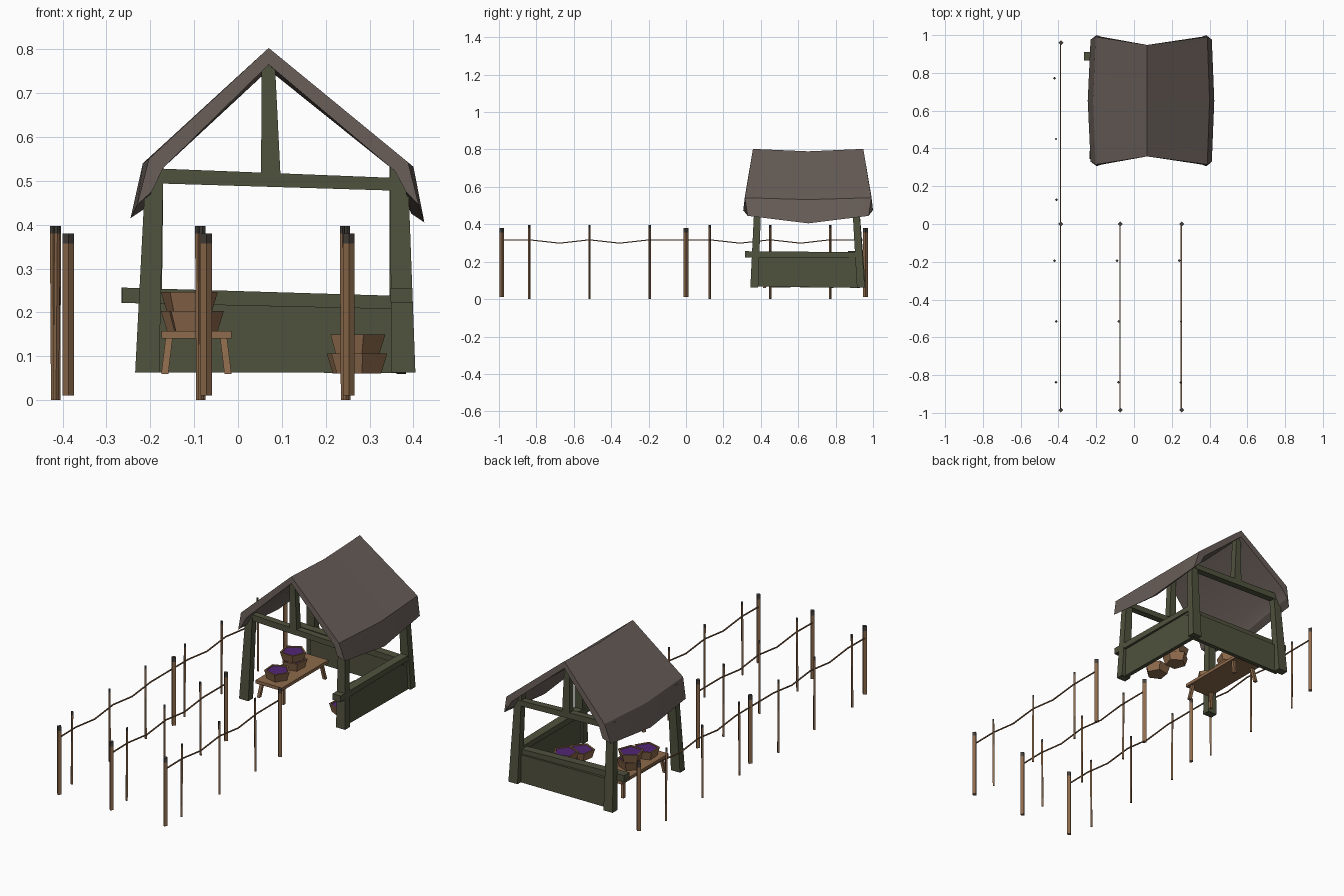
import bpy, bmesh, math
from mathutils import Vector as V

if "Cube" in bpy.data.objects:
    bpy.data.objects.remove(bpy.data.objects["Cube"])


def material(name, rgb):
    m = bpy.data.materials.new(name)
    m.diffuse_color = (*rgb, 1)
    m.use_nodes = True
    m.node_tree.nodes["Principled BSDF"].inputs["Base Color"].default_value = m.diffuse_color
    return m


GREEN = material("mossy green timber", (0.080, 0.084, 0.047))
ROOF = material("grey brown roof", (0.135, 0.108, 0.096))
WOOD = material("warm wood", (0.27, 0.145, 0.072))
DARK = material("dark grey cap", (0.06, 0.053, 0.046))
GRAPE = material("purple grapes", (0.085, 0.02, 0.18))


def build(name, verts, faces, mat):
    me = bpy.data.meshes.new(name)
    me.from_pydata([tuple(v) for v in verts], [], faces)
    bm = bmesh.new()
    bm.from_mesh(me)
    bmesh.ops.recalc_face_normals(bm, faces=bm.faces)
    bm.to_mesh(me)
    bm.free()
    me.materials.append(mat)
    ob = bpy.data.objects.new(name, me)
    bpy.context.collection.objects.link(ob)
    return ob


def loft(name, rings, mat, caps=True):
    n = len(rings[0])
    faces = [(r * n + i, r * n + (i + 1) % n, (r + 1) * n + (i + 1) % n, (r + 1) * n + i)
             for r in range(len(rings) - 1) for i in range(n)]
    if caps:
        faces += [tuple(range(n)), tuple(range((len(rings) - 1) * n, len(rings) * n))]
    return build(name, [p for r in rings for p in r], faces, mat)


def beam(name, p0, p1, s0, s1=None, mat=GREEN):
    """Tapered rectangular timber; sizes are (across, other) at each end."""
    p0, p1 = V(p0), V(p1)
    d = (p1 - p0).normalized()
    if abs(d.z) > 0.8:
        u, v = V((1, 0, 0)), V((0, 1, 0))       # flat-cut posts
    else:
        u = V((0, 0, 1)).cross(d).normalized()
        v = V((0, 0, 1))
    rings = [[p + u * (a * s[0] / 2) + v * (b * s[1] / 2)
              for a, b in ((-1, -1), (1, -1), (1, 1), (-1, 1))]
             for p, s in ((p0, s0), (p1, s1 or s0))]
    return loft(name, rings, mat)


def ring(x, y, z, r, n, turn=0):
    return [V((x + r * math.cos(turn + math.tau * i / n), y + r * math.sin(turn + math.tau * i / n), z))
            for i in range(n)]


def stake(name, x, y, z0, z1, r, n, cap, lean=0):
    rings = [ring(x, y, z0, r, n), ring(x + lean, y, z1 - cap, r, n), ring(x + lean, y, z1, r, n)]
    ob = loft(name, rings, WOOD)
    ob.data.materials.append(DARK)
    for f in ob.data.polygons:                   # dark cut tops
        if f.center.z > z1 - cap * 0.8:
            f.material_index = 1


# trellis rows: end posts, thin stakes and sagging wire
ROWS = ((-0.39, 0.96), (-0.075, 0), (0.25, 0))
for k, (x, end) in enumerate(ROWS):
    for y in [-0.985, 0] + ([end] if end else []):
        stake("trellis_post", x + 0.003, y, 0.01, 0.38, 0.013, 4, 0.023)
    ys = [-0.838 + 0.322 * i for i in range(6 if end else 3)]
    for i, y in enumerate(ys):
        off = -0.025 if end else (-0.009 if k == 1 else -0.004)
        stake("thin_stake", x + off + 0.005 * math.sin(i * 2.3), y, 0, 0.397, 0.0065, 4, 0.017,
              0.003 * math.cos(i * 1.9))
    path = [(-0.985, 0.315)]
    stops = ys[:3] + [0] + ys[3:] + ([end] if end else [])
    for i, y in enumerate(stops):
        py = path[-1][0]
        if y - py > 0.25:
            path.append(((y + py) / 2, 0.299))
        path.append((y, 0.317))
    loft("trellis_wire", [[V((x + 0.004 * math.cos(a), y, z + 0.004 * math.sin(a)))
                           for a in (0.785, 2.356, 3.927, 5.498)] for y, z in path], WOOD)

# corner posts leaning inwards
for name, a, b in (("front_left_post", (-0.207, 0.365), (-0.19, 0.385)),
                   ("front_right_post", (0.377, 0.365), (0.367, 0.385)),
                   ("back_left_post", (-0.203, 0.94), (-0.19, 0.905)),
                   ("back_right_post", (0.373, 0.935), (0.365, 0.905))):
    beam(name, (*a, 0.063), (*b, 0.535), (0.055, 0.042), (0.04, 0.036))

# gable trusses
for name, y in (("front", 0.385), ("back", 0.91)):
    beam(name + "_tie_beam", (-0.182, y, 0.511), (0.36, y, 0.492), (0.036, 0.034), (0.036, 0.029))
    beam(name + "_king_post", (0.075, y, 0.5), (0.069, y, 0.772), (0.045, 0.036), (0.03, 0.034))

# low walls with top rails
beam("back_wall", (-0.2, 0.915, 0.142), (0.37, 0.915, 0.137), (0.022, 0.158), (0.022, 0.15))
beam("right_wall", (0.372, 0.365, 0.147), (0.372, 0.93, 0.145), (0.022, 0.16), (0.022, 0.17))
beam("back_rail", (-0.265, 0.888, 0.239), (0.385, 0.895, 0.222), (0.045, 0.035), (0.045, 0.03))
beam("right_rail", (0.373, 0.315, 0.239), (0.37, 0.91, 0.237), (0.05, 0.034), (0.045, 0.028))

# sagging roof with kicked eaves: (x, z, front y) outer then inner
END = [(-0.23, 0.445, 0.33), (-0.203, 0.55, 0.315), (0.07, 0.803, 0.358), (0.388, 0.542, 0.315),
       (0.412, 0.445, 0.33), (0.383, 0.475, 0.306), (0.358, 0.522, 0.315), (0.07, 0.765, 0.358),
       (-0.17, 0.53, 0.315), (-0.197, 0.475, 0.306)]
MID = [(-0.245, 0.415), (-0.217, 0.54), (0.07, 0.79), (0.4, 0.532), (0.425, 0.405),
       (0.395, 0.425), (0.37, 0.515), (0.07, 0.753), (-0.185, 0.52), (-0.215, 0.435)]
roof = loft("roof", [[V((x, y, z)) for x, z, y in END],
                     [V((x, 0.653, z)) for x, z in MID],
                     [V((x, 1.306 - y, z)) for x, z, y in END]], ROOF)
bpy.context.view_layer.objects.active = roof
roof.select_set(True)
bpy.ops.object.shade_smooth_by_angle(angle=math.radians(28))

# bench with splayed legs
beam("bench_top", (-0.095, 0.40, 0.149), (-0.095, 0.80, 0.149), (0.16, 0.017), mat=WOOD)
for sx in (-1, 1):
    for sy in (-1, 1):
        beam("bench_leg", (-0.095 + sx * 0.072, 0.6 + sy * 0.18, 0.06),
             (-0.095 + sx * 0.062, 0.6 + sy * 0.165, 0.142), (0.016, 0.016), mat=WOOD)


# five-sided tapered baskets with a grape filling
def basket(x, y, z, turn):
    h, n = 0.045, 5
    rings = [ring(x, y, z, 0.054, n, turn), ring(x, y, z + h, 0.068, n, turn),
             ring(x, y, z + h, 0.058, n, turn), ring(x, y, z + h - 0.012, 0.055, n, turn)]
    loft("basket", rings, WOOD)
    loft("grapes", [ring(x, y, z + h - 0.011, 0.055, n, turn),
                    ring(x, y, z + h - 0.004, 0.056, n, turn)], GRAPE)


for x, y, z, turn in ((-0.1, 0.485, 0.158, -1.2), (-0.108, 0.635, 0.158, -0.7), (-0.112, 0.635, 0.201, -1.0),
                      (0.273, 0.51, 0.061, -1.4), (0.268, 0.655, 0.061, -0.9), (0.268, 0.655, 0.104, -1.3)):
    basket(x, y, z, turn)
